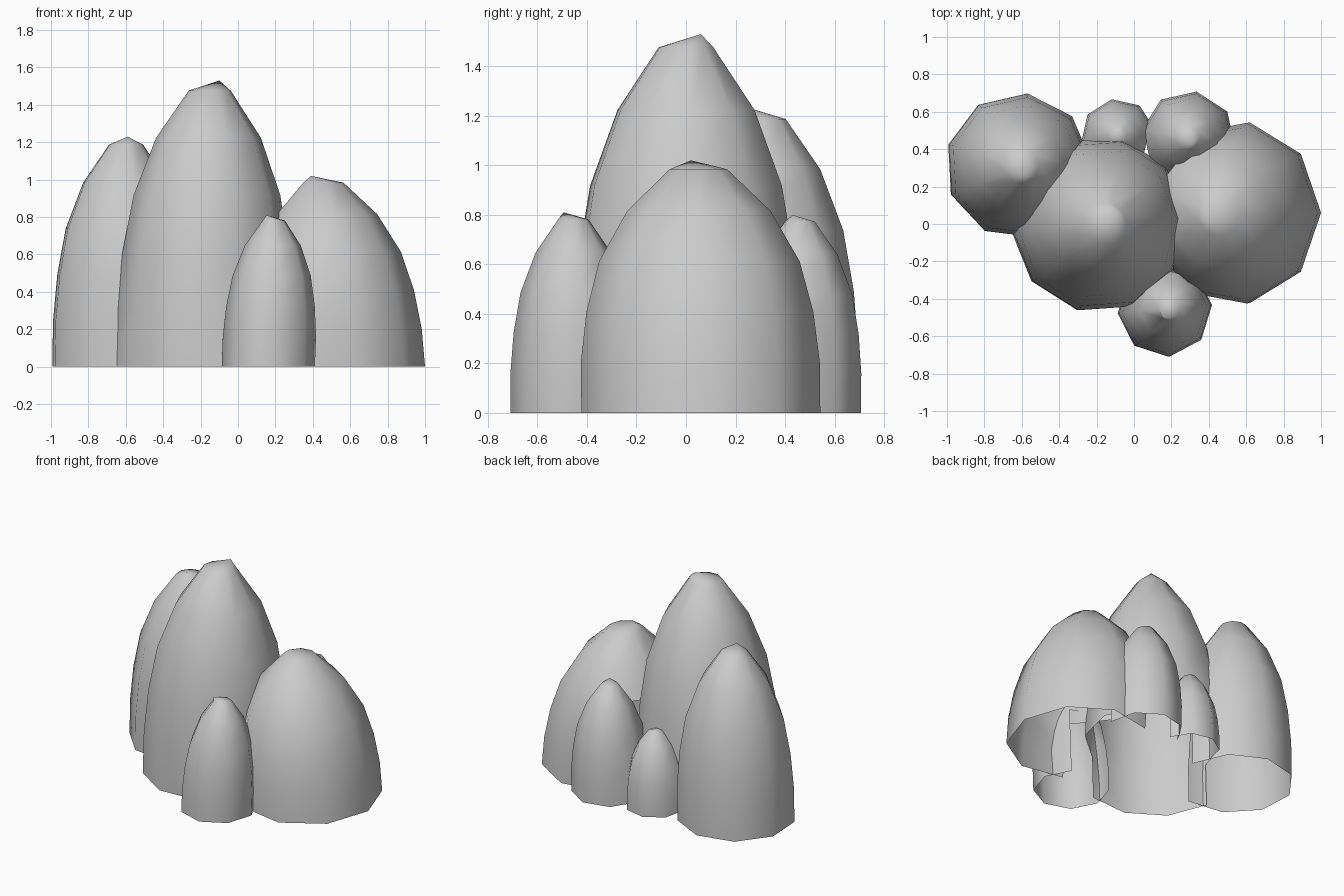
import bpy
import bmesh
from math import sin, cos, tau, radians

cube = bpy.data.objects.get("Cube")
if cube:
    bpy.data.objects.remove(cube, do_unlink=True)

# One plain stone colour
stone = bpy.data.materials.new("stone_grey")
stone.use_nodes = True
GREY = (0.6, 0.6, 0.6, 1)
stone.diffuse_color = GREY
stone.node_tree.nodes["Principled BSDF"].inputs["Base Color"].default_value = GREY

# Shared dome profile: (height fraction, radius fraction)
PROFILE = [(0, 1), (.2, 1), (.4, .95), (.6, .84), (.8, .6), (.965, .24)]

# name: centre, radii, height, lean of the top, peak offset, sides, turn in degrees
ROCKS = {
    "main_rock": ((-.19, 0), (.468, .475), 1.53, (.04, 0), (.05, .06), 10, 4),
    "right_rock": ((.54, .06), (.46, .49), 1.02, (-.09, -.01), (-.06, -.03), 9, 0),
    "left_rock": ((-.62, .31), (.39, .39), 1.23, (.02, 0), (.01, -.05), 9, 83),
    "front_small_rock": ((.162, -.455), (.25, .255), .81, (.03, 0), (-.04, -.04), 8, 5),
    "back_small_rock": ((.29, .45), (.255, .26), .8, (0, .01), (.02, -.03), 8, 35),
    "back_tiny_rock": ((-.085, .47), (.2, .2), .56, (0, 0), (0, .02), 8, 10),
}


def width_at(t):
    """Profile radius at height fraction t."""
    points = PROFILE + [(1, 0)]
    for (t0, r0), (t1, r1) in zip(points, points[1:]):
        if t <= t1:
            return r0 + (r1 - r0) * (t - t0) / (t1 - t0)
    return 0


def inside(co, rock):
    """True when a point is well buried in the given rock."""
    (cx, cy), (rx, ry), height, lean = rock[:4]
    t = co.z / height
    if t >= 1:
        return False
    dx = (co.x - cx - lean[0] * t) / rx
    dy = (co.y - cy - lean[1] * t) / ry
    return (dx * dx + dy * dy) ** .5 < width_at(t) * .95


def build_rock(name, rock):
    (cx, cy), (rx, ry), height, lean, peak, sides, turn = rock
    bm = bmesh.new()
    rings = []
    for t, r in PROFILE:
        ring = []
        for i in range(sides):
            a = radians(turn) + tau * i / sides
            ring.append(bm.verts.new((cx + lean[0] * t + rx * r * cos(a),
                                      cy + lean[1] * t + ry * r * sin(a),
                                      height * t)))
        rings.append(ring)
    tip = bm.verts.new((cx + lean[0] + peak[0], cy + lean[1] + peak[1], height))

    # Walls between the rings, then the crown
    for low, high in zip(rings, rings[1:]):
        for i in range(sides):
            j = (i + 1) % sides
            bm.faces.new((low[i], low[j], high[j], high[i]))
    for i in range(sides):
        bm.faces.new((rings[-1][i], rings[-1][(i + 1) % sides], tip))

    # Remove walls buried in the neighbouring rocks; the underside stays open
    others = [r for n, r in ROCKS.items() if n != name]

    def hidden(face):
        points = [v.co for v in face.verts] + [face.calc_center_median()]
        return all(any(inside(p, o) for o in others) for p in points)

    buried = [f for f in bm.faces if hidden(f)]
    bmesh.ops.delete(bm, geom=buried, context="FACES")
    for face in bm.faces:
        face.smooth = True

    mesh = bpy.data.meshes.new(name)
    bm.to_mesh(mesh)
    bm.free()
    mesh.materials.append(stone)
    obj = bpy.data.objects.new(name, mesh)
    bpy.context.collection.objects.link(obj)


for rock_name, spec in ROCKS.items():
    build_rock(rock_name, spec)
